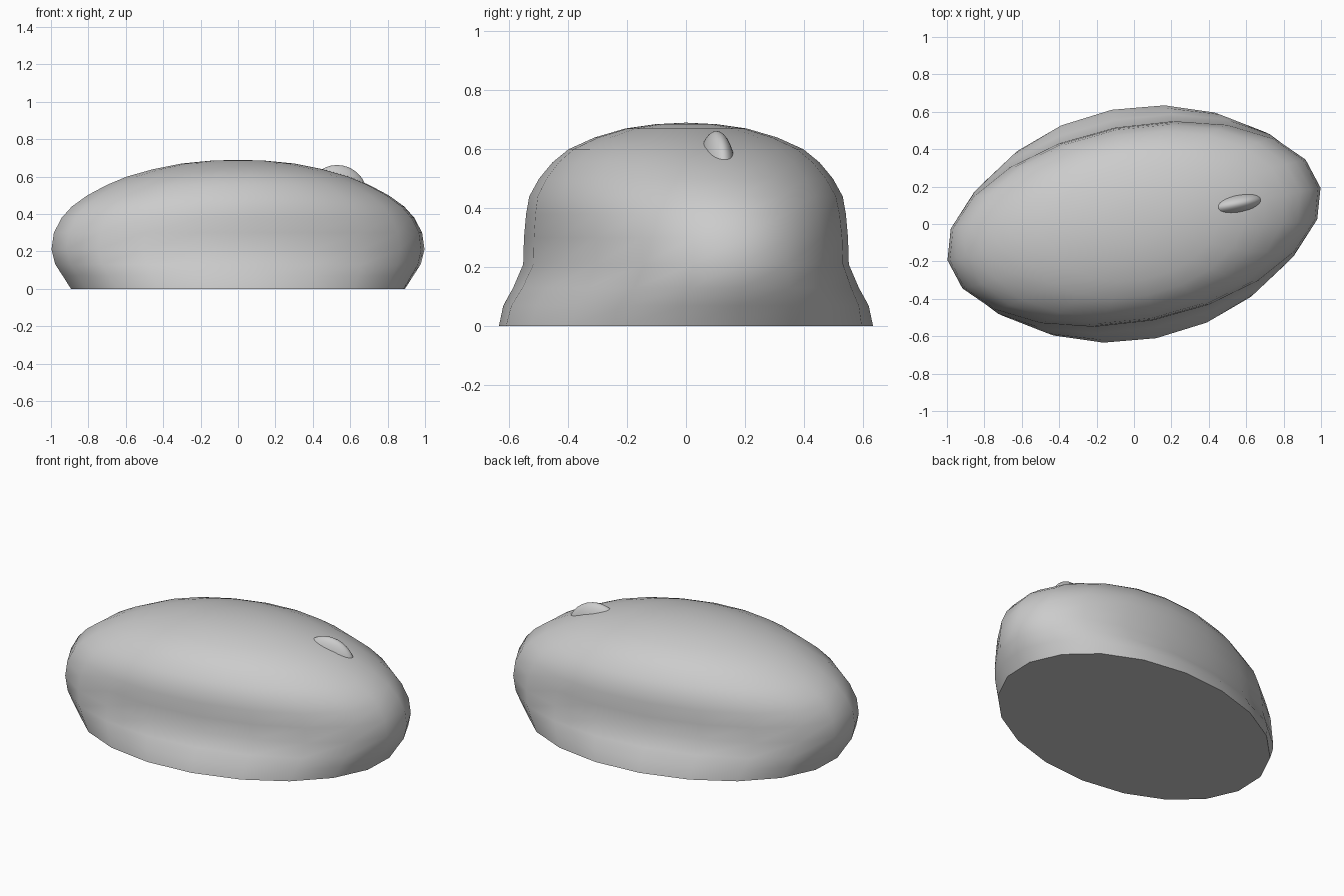
import bpy, bmesh
from math import sin, cos, pi, radians

if "Cube" in bpy.data.objects:
    bpy.data.objects.remove(bpy.data.objects["Cube"])

TURN = radians(11)
SIDES = 20

# shell profile: height, half length, half width of each elliptical ring
RINGS = [(0, .91, .622), (.07, .955, .603), (.13, .995, .565), (.21, 1.016, .527),
         (.30, 1.003, .525), (.38, .96, .52), (.44, .905, .512), (.50, .82, .482),
         (.555, .715, .44), (.60, .605, .388), (.64, .46, .302), (.67, .305, .202),
         (.685, .15, .1)]


def finish(name, bm):
    bmesh.ops.recalc_face_normals(bm, faces=bm.faces)
    mesh = bpy.data.meshes.new(name)
    bm.to_mesh(mesh)
    bm.free()
    obj = bpy.data.objects.new(name, mesh)
    bpy.context.collection.objects.link(obj)
    bpy.ops.object.select_all(action='DESELECT')
    obj.select_set(True)
    bpy.context.view_layer.objects.active = obj
    bpy.ops.object.shade_smooth_by_angle(angle=radians(50))
    obj.rotation_euler.z = TURN
    return obj


# domed shell with flat base
bm = bmesh.new()
loops = []
for z, a, b in RINGS:
    loops.append([bm.verts.new((a * cos(2 * pi * i / SIDES), b * sin(2 * pi * i / SIDES), z))
                  for i in range(SIDES)])
for lo, hi in zip(loops, loops[1:]):
    for i in range(SIDES):
        j = (i + 1) % SIDES
        bm.faces.new((lo[i], lo[j], hi[j], hi[i]))
apex = bm.verts.new((0, 0, .69))
for i in range(SIDES):
    bm.faces.new((loops[-1][i], loops[-1][(i + 1) % SIDES], apex))
bm.faces.new(loops[0][::-1])
finish("mouse_shell", bm)

# scroll wheel: flattened sphere half sunk in the shell
bm = bmesh.new()
bmesh.ops.create_uvsphere(bm, u_segments=32, v_segments=16, radius=1)
wheel = finish("scroll_wheel", bm)
wheel.scale = (.165, .062, .165)
wheel.location = (.54 * cos(TURN), .54 * sin(TURN), .497)
